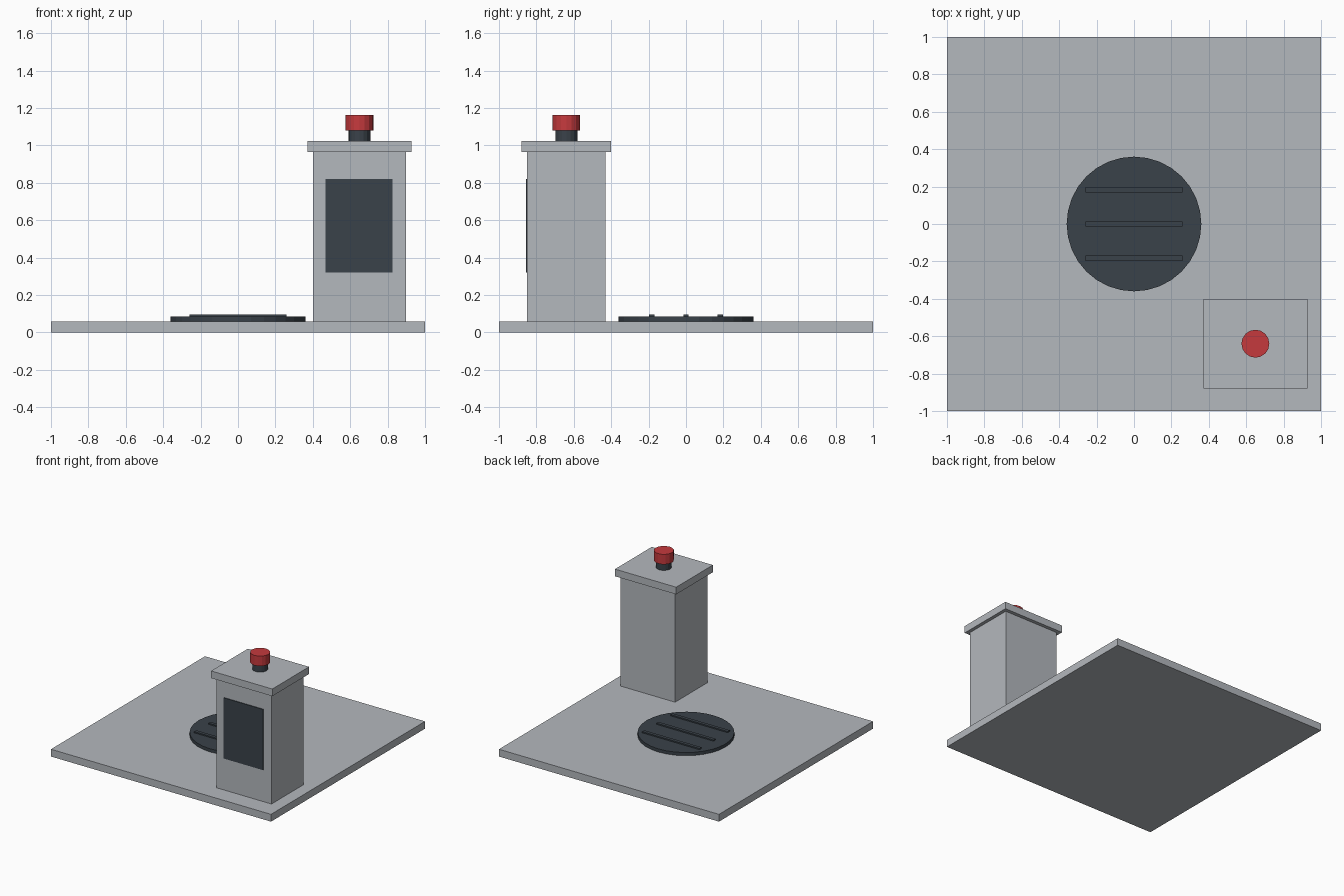
import bpy

if "Cube" in bpy.data.objects:
    bpy.data.objects.remove(bpy.data.objects["Cube"])


def material(name, rgb):
    m = bpy.data.materials.new(name)
    m.diffuse_color = (*rgb, 1.0)
    m.use_nodes = True
    m.node_tree.nodes["Principled BSDF"].inputs["Base Color"].default_value = m.diffuse_color
    return m


GREY = material("light_grey", (0.456, 0.479, 0.509))
DARK = material("dark_slate", (0.042, 0.054, 0.067))
RED = material("button_red", (0.56, 0.042, 0.047))


def finish(name, mat):
    obj = bpy.context.object
    obj.name = name
    obj.data.materials.append(mat)
    return obj


def box(name, x, y, z, mat):
    """Box from (min, max) ranges on each axis."""
    ranges = (x, y, z)
    bpy.ops.mesh.primitive_cube_add(size=1, location=[(a + b) / 2 for a, b in ranges])
    obj = finish(name, mat)
    obj.scale = [b - a for a, b in ranges]
    bpy.ops.object.transform_apply(location=False, rotation=False, scale=True)
    return obj


def disc(name, x, y, z, radius, sides, mat):
    bpy.ops.mesh.primitive_cylinder_add(vertices=sides, radius=radius, depth=z[1] - z[0],
                                        location=(x, y, (z[0] + z[1]) / 2))
    return finish(name, mat)


# Floor slab
box("base_slab", (-1, 1), (-1, 1), (0, 0.06), GREY)

# Round hatch with three raised ribs
disc("round_hatch", 0, 0, (0.06, 0.086), 0.36, 32, DARK)
for i, y in enumerate((-0.183, 0, 0.183)):
    box(f"hatch_rib_{i + 1}", (-0.26, 0.26), (y - 0.014, y + 0.014), (0.08, 0.096), DARK)

# Control pedestal with overhanging cap and front panel
box("pedestal", (0.401, 0.899), (-0.849, -0.431), (0.06, 0.965), GREY)
box("pedestal_cap", (0.371, 0.927), (-0.879, -0.402), (0.965, 1.024), GREY)
box("front_panel", (0.469, 0.825), (-0.855, -0.847), (0.321, 0.82), DARK)

# Push button on its collar
disc("button_collar", 0.649, -0.64, (1.024, 1.082), 0.059, 16, DARK)
disc("red_button", 0.649, -0.64, (1.081, 1.163), 0.0745, 16, RED)
